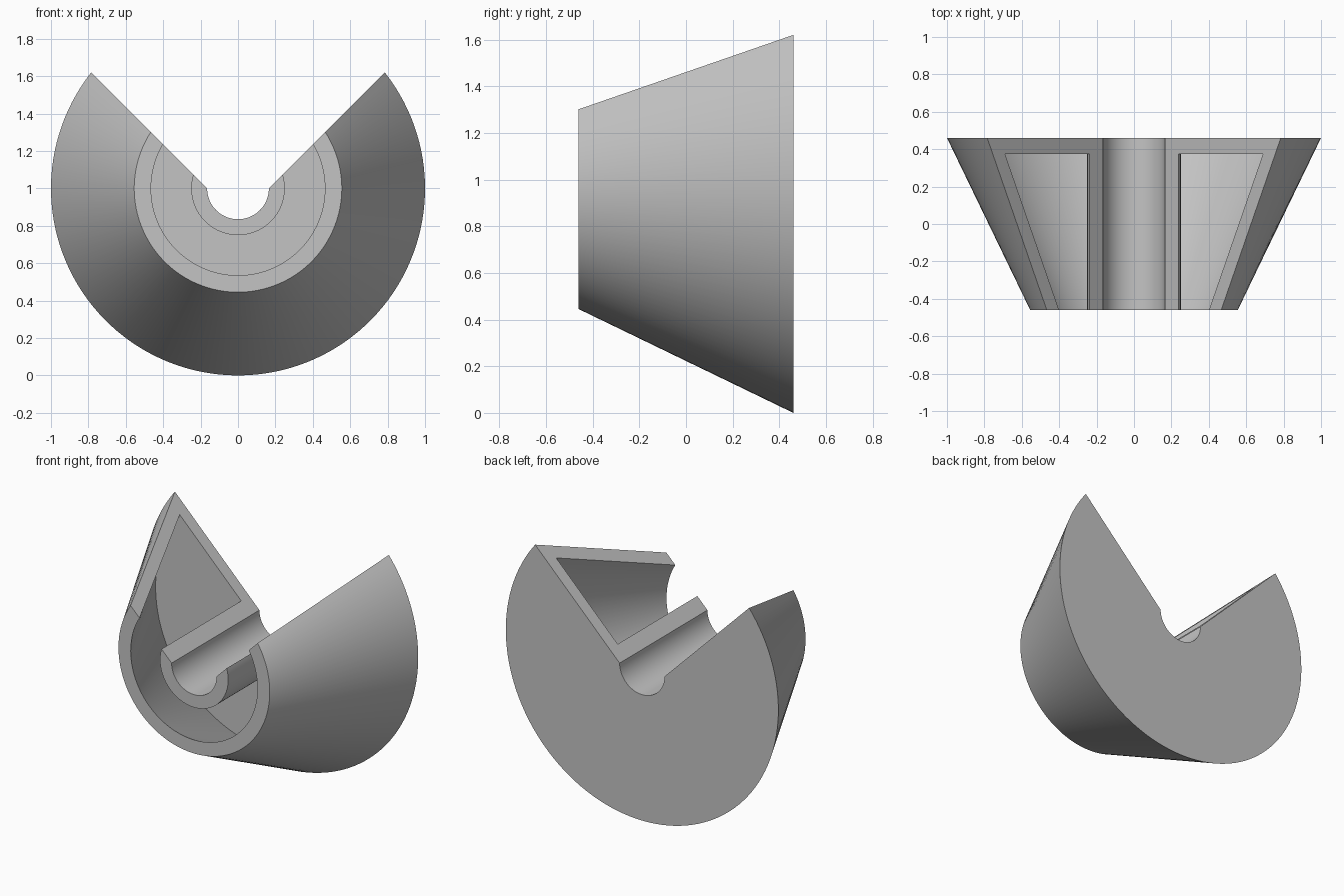
import bpy, bmesh
from math import acos, cos, sin, pi, sqrt, radians

cube = bpy.data.objects.get("Cube")
if cube:
    bpy.data.objects.remove(cube)

BORE = 0.165      # bore radius, also the offset of the slanted cut
AXIS_Z = 1.0
SEGMENTS = 96

grey = bpy.data.materials.new("plain_grey")
grey.use_nodes = True
colour = (0.55, 0.55, 0.55, 1)
grey.diffuse_color = colour
grey.node_tree.nodes["Principled BSDF"].inputs["Base Color"].default_value = colour

# Closed half-section as (radius, y): hub, flared wall and back plate
section = [(BORE, -0.46), (BORE, 0.46), (1.0, 0.46), (0.555, -0.46),
           (0.465, -0.46), (0.867, 0.375), (0.25, 0.375), (0.25, -0.46)]


def arc(bm, r, y):
    """Ring of points round the axis, ending on the two slanted cut planes."""
    start = acos(BORE / (sqrt(2) * r)) - pi / 4
    sweep = pi + 2 * start
    ring = []
    for i in range(SEGMENTS + 1):
        a = start - sweep * i / SEGMENTS
        ring.append(bm.verts.new((r * cos(a), y, AXIS_Z + r * sin(a))))
    return ring


# Sweep the section and close it with a flat face at each end
bm = bmesh.new()
rings = [arc(bm, r, y) for r, y in section]
for a, b in zip(rings, rings[1:] + rings[:1]):
    for i in range(SEGMENTS):
        bm.faces.new((a[i], a[i + 1], b[i + 1], b[i]))
for end in (0, -1):
    bm.faces.new([ring[end] for ring in rings])
bmesh.ops.recalc_face_normals(bm, faces=bm.faces)

mesh = bpy.data.meshes.new("open_cone_cup")
bm.to_mesh(mesh)
bm.free()
mesh.materials.append(grey)
cup = bpy.data.objects.new("open_cone_cup", mesh)
bpy.context.collection.objects.link(cup)

# Smooth round walls, crisp rims and cuts
bpy.ops.object.select_all(action="DESELECT")
cup.select_set(True)
bpy.context.view_layer.objects.active = cup
bpy.ops.object.shade_smooth_by_angle(angle=radians(30))
